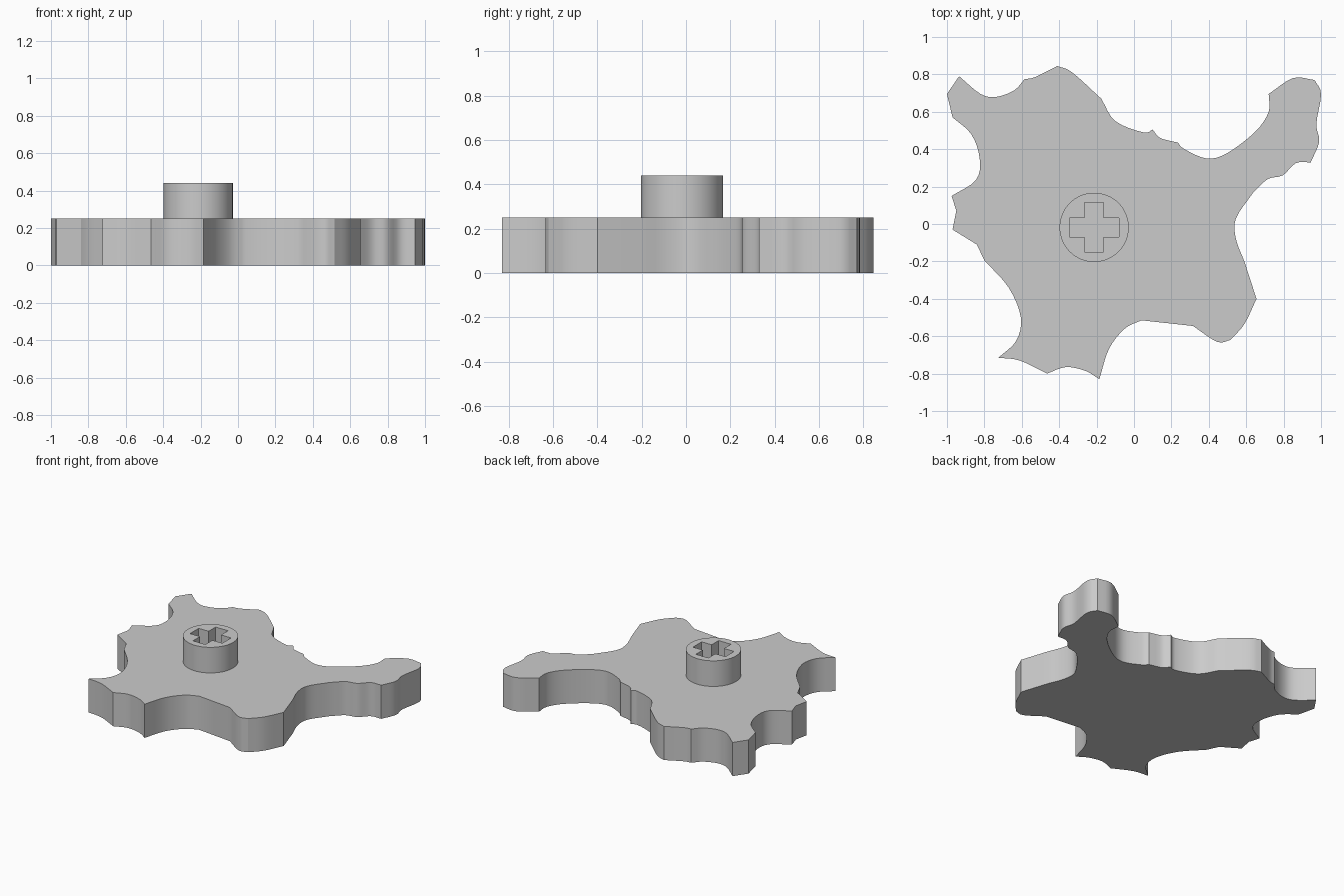
import bpy
import math
from mathutils import Vector

default_cube = bpy.data.objects.get("Cube")
if default_cube:
    bpy.data.objects.remove(default_cube, do_unlink=True)

PLATE_TOP = 0.25
HUB_TOP = 0.44
HUB_CENTRE = Vector((-0.213, -0.018))
HUB_RADIUS = 0.185

# Each run is one scallop; it starts where the previous run ended, at a corner
SCALLOPS = [
    # back edge, left to right
    [(-.935, .79)],
    [(-.82, .695), (-.735, .68), (-.64, .715), (-.585, .775)],
    [(-.53, .785), (-.41, .845)],
    [(-.33, .81), (-.175, .67)],
    [(-.1, .55), (.05, .49), (.1, .505)],
    [(.14, .46), (.235, .435)],
    [(.27, .4), (.39, .35), (.5, .38), (.65, .495), (.72, .6), (.72, .695)],
    # right arm
    [(.85, .78), (.965, .77)],
    [(1, .695), (.975, .535), (.99, .44), (.945, .33)],
    # right edge, downwards
    [(.865, .325), (.795, .26), (.715, .24), (.635, .165)],
    [(.545, .03), (.545, -.08), (.59, -.2)],
    [(.655, -.4)],
    [(.59, -.535), (.515, -.62)],
    # front edge, right to left
    [(.445, -.63), (.315, -.545)],
    [(.04, -.515)],
    [(-.05, -.56), (-.135, -.67), (-.185, -.83)],
    [(-.26, -.785), (-.365, -.765), (-.465, -.8)],
    [(-.61, -.73), (-.725, -.715)],
    # left edge, upwards
    [(-.63, -.625), (-.605, -.5), (-.67, -.34), (-.8, -.195)],
    [(-.84, -.11)],
    [(-.97, -.03)],
    [(-.95, .07)],
    [(-.975, .15)],
    [(-.845, .235), (-.825, .35), (-.87, .48), (-.97, .57)],
    [(-1, .695)],
]


def smooth_run(points, steps=4):
    """Spline through the points of a run, leaving out its first point."""
    pts = [Vector(p) for p in points]
    if len(pts) == 2:
        return pts[1:]
    padded = [2 * pts[0] - pts[1]] + pts + [2 * pts[-1] - pts[-2]]
    result = []
    for a, b, c, d in zip(padded, padded[1:], padded[2:], padded[3:]):
        for i in range(steps):
            t = (i + 1) / steps
            result.append((b * 2 + (c - a) * t
                           + (a * 2 - b * 5 + c * 4 - d) * t ** 2
                           + (b * 3 - a - c * 3 + d) * t ** 3) / 2)
    return result


def prism(name, outline, bottom, top, material):
    """Extrude a closed anticlockwise outline between two heights."""
    count = len(outline)
    verts = [(p.x, p.y, z) for z in (bottom, top) for p in outline]
    sides = [(i, (i + 1) % count, (i + 1) % count + count, i + count)
             for i in range(count)]
    caps = [tuple(reversed(range(count))), tuple(range(count, 2 * count))]
    mesh = bpy.data.meshes.new(name)
    mesh.from_pydata(verts, [], sides + caps)
    mesh.materials.append(material)
    obj = bpy.data.objects.new(name, mesh)
    bpy.context.collection.objects.link(obj)
    return obj


def activate(obj):
    bpy.ops.object.select_all(action='DESELECT')
    obj.select_set(True)
    bpy.context.view_layer.objects.active = obj


# Grey plastic
grey = bpy.data.materials.new("plain_grey")
grey.use_nodes = True
grey_value = (0.6, 0.6, 0.6, 1)
grey.diffuse_color = grey_value
grey.node_tree.nodes["Principled BSDF"].inputs["Base Color"].default_value = grey_value

# Scalloped base plate
outline = []
corner = SCALLOPS[-1][-1]
for run in SCALLOPS:
    outline += smooth_run([corner] + run)
    corner = run[-1]
outline.reverse()
plate = prism("base_plate", outline, 0, PLATE_TOP, grey)
activate(plate)
bpy.ops.object.shade_smooth_by_angle(angle=math.radians(30))

# Round hub
circle = [HUB_CENTRE + HUB_RADIUS * Vector((math.cos(a), math.sin(a)))
          for a in (math.tau * i / 64 for i in range(64))]
hub = prism("axle_hub", circle, PLATE_TOP, HUB_TOP, grey)

# Cross-shaped socket cut into the hub, one arm turned four times
reach, half = 0.133, 0.051
arm = [Vector((reach, -half)), Vector((reach, half)), Vector((half, half))]
cross = []
for turn in range(4):
    cross += [HUB_CENTRE + p for p in arm]
    arm = [p.orthogonal() for p in arm]
cutter = prism("socket_cutter", cross, PLATE_TOP - 0.1, HUB_TOP + 0.1, grey)
cutter.hide_render = True
socket = hub.modifiers.new("socket", 'BOOLEAN')
socket.object = cutter
socket.operation = 'DIFFERENCE'
socket.solver = 'EXACT'
activate(hub)
bpy.ops.object.modifier_apply(modifier="socket")
bpy.data.objects.remove(cutter, do_unlink=True)
bpy.ops.object.shade_smooth_by_angle(angle=math.radians(30))
